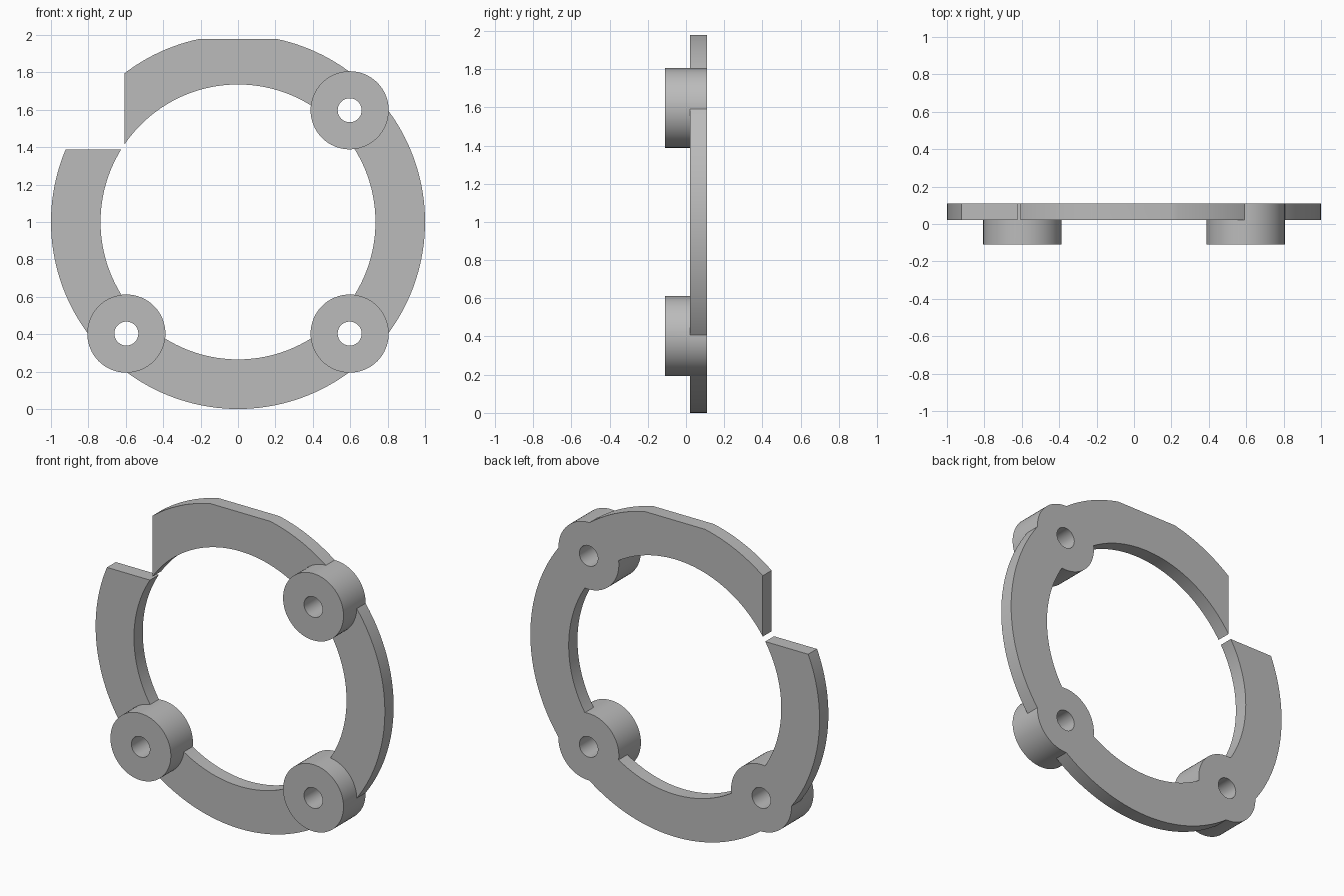
import bpy
import math

default = bpy.data.objects.get("Cube")
if default:
    bpy.data.objects.remove(default, do_unlink=True)

CENTRE = 1.0                    # height of the ring axis
OUTER, INNER = 1.0, 0.735       # ring radii
FRONT, PLATE, BACK = -0.109, 0.022, 0.109   # depths: boss face, ring face, back
BOSS_AT, BOSS_R, HOLE_R = 0.597, 0.209, 0.064

grey = bpy.data.materials.new("plain grey")
grey.use_nodes = True
colour = (0.5, 0.5, 0.5, 1)
grey.diffuse_color = colour
grey.node_tree.nodes["Principled BSDF"].inputs["Base Color"].default_value = colour


def disc(name, x, z, radius, y0, y1, sides):
    """Cylinder along y."""
    bpy.ops.mesh.primitive_cylinder_add(
        vertices=sides, radius=radius, depth=y1 - y0,
        location=(x, (y0 + y1) / 2, z), rotation=(math.pi / 2, 0, 0))
    ob = bpy.context.object
    ob.name = name
    bpy.ops.object.transform_apply(location=True, rotation=True, scale=True)
    ob.data.materials.append(grey)
    return ob


def block(name, x0, x1, z0, z1):
    """Box that passes right through the ring."""
    bpy.ops.mesh.primitive_cube_add(size=1, location=((x0 + x1) / 2, 0, (z0 + z1) / 2))
    ob = bpy.context.object
    ob.name = name
    ob.scale = (x1 - x0, 1, z1 - z0)
    bpy.ops.object.transform_apply(location=True, rotation=True, scale=True)
    ob.data.materials.append(grey)
    return ob


def combine(target, tool, operation):
    """Apply a boolean and discard the helper."""
    tool.hide_render = True
    mod = target.modifiers.new("join", 'BOOLEAN')
    mod.object, mod.operation, mod.solver = tool, operation, 'EXACT'
    bpy.ops.object.select_all(action='DESELECT')
    bpy.context.view_layer.objects.active = target
    target.select_set(True)
    bpy.ops.object.modifier_apply(modifier=mod.name)
    bpy.data.objects.remove(tool, do_unlink=True)


# Flat ring
ring = disc("mounting_ring", 0, CENTRE, OUTER, PLATE, BACK, 160)
combine(ring, disc("bore", 0, CENTRE, INNER, -0.5, 0.5, 160), 'DIFFERENCE')

# Flat on top, and the open square corner at the upper right
combine(ring, block("top_flat", -0.6, 0.6, 1.978, 2.3), 'DIFFERENCE')
combine(ring, block("corner_gap", -1.5, -0.607, 1.388, 2.3), 'DIFFERENCE')

# Three bosses, flush with the back of the ring, then their screw holes
spots = [(sx * BOSS_AT, CENTRE + sz * BOSS_AT) for sx, sz in ((-1, -1), (1, -1), (1, 1))]
for x, z in spots:
    combine(ring, disc("boss", x, z, BOSS_R, FRONT, BACK, 64), 'UNION')
for x, z in spots:
    combine(ring, disc("screw_hole", x, z, HOLE_R, -0.5, 0.5, 48), 'DIFFERENCE')

bpy.ops.object.select_all(action='DESELECT')
bpy.context.view_layer.objects.active = ring
ring.select_set(True)
bpy.ops.object.shade_smooth_by_angle(angle=math.radians(30))
